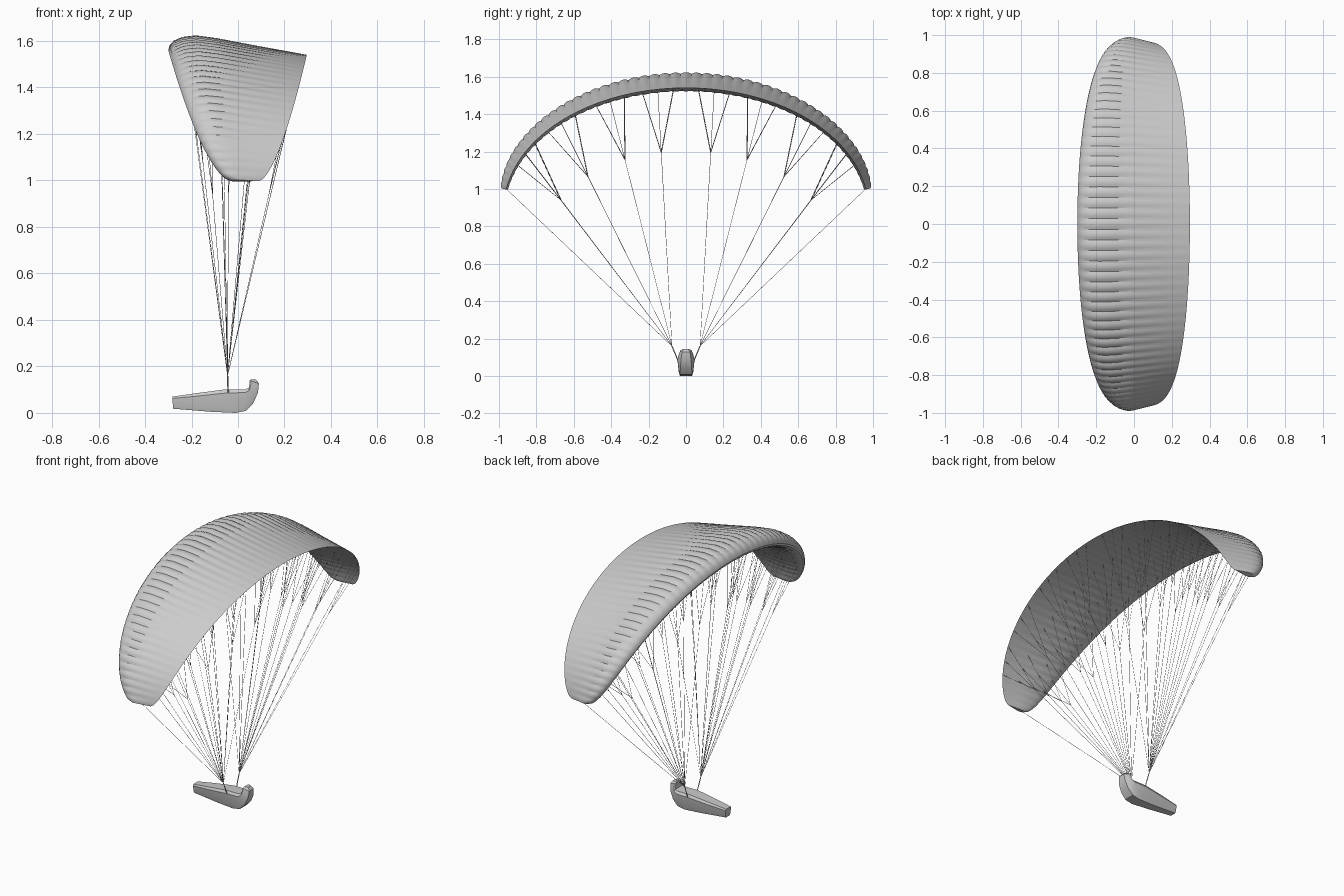
import bpy, bmesh
from math import sin, cos, pi, acos, hypot, radians
from mathutils import Vector

if "Cube" in bpy.data.objects:
    bpy.data.objects.remove(bpy.data.objects["Cube"])

A, B, Z0, CMIN = 0.975, 0.65, 0.9, 0.15
TMAX = acos(CMIN)
CELLS, SUB = 51, 4

# wing section: (chord fraction, height), tail over the top to the nose, back underneath
SECTION = [(1, 0), (.85, .02), (.7, .039), (.5, .066), (.35, .087), (.2, .1), (.1, .087),
           (.04, .062), (.01, .033), (0, 0), (.01, -.02), (.04, -.035), (.1, -.045),
           (.2, -.05), (.4, -.045), (.6, -.03), (.8, -.013)]


def wing_point(t, u, h, puff=0.0):
    """Point on the canopy at arc angle t, chord fraction u, section height h."""
    c = max(0.0, (cos(t) - CMIN) / (1 - CMIN))
    lead = -.03 - .27 * c ** .6
    trail = .09 + .206 * c ** .62
    chord = trail - lead
    n = Vector((0, sin(t) / A, cos(t) / B)).normalized()
    d = h * (.12 + .8 * chord) * (1 + .14 * puff) + (.5 - u) * .033 * chord
    return Vector((lead + u * chord, A * sin(t), Z0 + B * cos(t))) + n * d


def loft(name, rings, angle):
    """Skin closed rings into a capped mesh."""
    bm = bmesh.new()
    rows = [[bm.verts.new(p) for p in r] for r in rings]
    n = len(rows[0])
    for a, b in zip(rows, rows[1:]):
        for i in range(n):
            j = (i + 1) % n
            bm.faces.new((a[i], a[j], b[j], b[i]))
    bm.faces.new(rows[0])
    bm.faces.new(rows[-1])
    bmesh.ops.recalc_face_normals(bm, faces=bm.faces)
    me = bpy.data.meshes.new(name)
    bm.to_mesh(me)
    bm.free()
    ob = bpy.data.objects.new(name, me)
    bpy.context.collection.objects.link(ob)
    bpy.ops.object.select_all(action='DESELECT')
    ob.select_set(True)
    bpy.context.view_layer.objects.active = ob
    bpy.ops.object.shade_smooth_by_angle(angle=radians(angle))
    return ob


def strands(name, paths, radius):
    """Thin cords along point lists."""
    cu = bpy.data.curves.new(name, 'CURVE')
    cu.dimensions = '3D'
    cu.bevel_depth = radius
    cu.bevel_resolution = 0
    for path in paths:
        sp = cu.splines.new('POLY')
        sp.points.add(len(path) - 1)
        for p, co in zip(sp.points, path):
            p.co = (*co, 1)
    ob = bpy.data.objects.new(name, cu)
    bpy.context.collection.objects.link(ob)
    return ob


# canopy: inflated cells between ribs
rings = []
for k in range(CELLS * SUB + 1):
    t = -TMAX + 2 * TMAX * k / (CELLS * SUB)
    puff = sin(pi * (k % SUB) / SUB)
    rings.append([wing_point(t, u, h, puff) for u, h in SECTION])
loft("canopy", rings, 30)

# suspension and brake lines: mains fan out at junctions below the canopy
ROWS = [(.12, -.046), (.36, -.049), (.66, -.025), (.98, 0)]
GROUPS = [(4, 9, 14), (20, 25, 30), (38, 44, 50), (57, 63, 69)]
lines = []
for s in (-1, 1):
    riser = Vector((-.045, s * .075, .16))
    for u, h in ROWS:
        for g in GROUPS:
            ends = [wing_point(s * radians(a), u, h) for a in g]
            mid = sum(ends, Vector()) / len(ends)
            fork = riser.lerp(mid, .76)
            lines.append([riser, fork])
            lines += [[fork, e] for e in ends]
    lines.append([riser, wing_point(s * TMAX * .995, .5, 0)])
strands("suspension_lines", lines, .001)

# risers from harness to line junction
strands("risers", [[(-.042, s * .042, .08), (-.045, s * .075, .16)] for s in (-1, 1)], .003)

# pod harness: stations of (bottom x, bottom z, top x, top z, half width)
STATIONS = [(-.279, .021, -.283, .073, .026), (-.12, .008, -.185, .087, .037),
            (-.01, .003, -.055, .104, .046), (.035, .012, .03, .104, .046),
            (.066, .045, .046, .110, .043), (.086, .09, .049, .126, .038),
            (.09, .13, .050, .142, .030), (.078, .146, .055, .147, .018)]
rings = []
for bx, bz, tx, tz, w in STATIONS:
    half = [(.0, .7), (.2, .84), (.85, 1), (1, .8)]
    loop = [(f, w * k) for f, k in half] + [(f, -w * k) for f, k in reversed(half)]
    rings.append([Vector((bx + (tx - bx) * f, y, bz + (tz - bz) * f - .003)) for f, y in loop])
loft("pod_harness", rings, 25)
